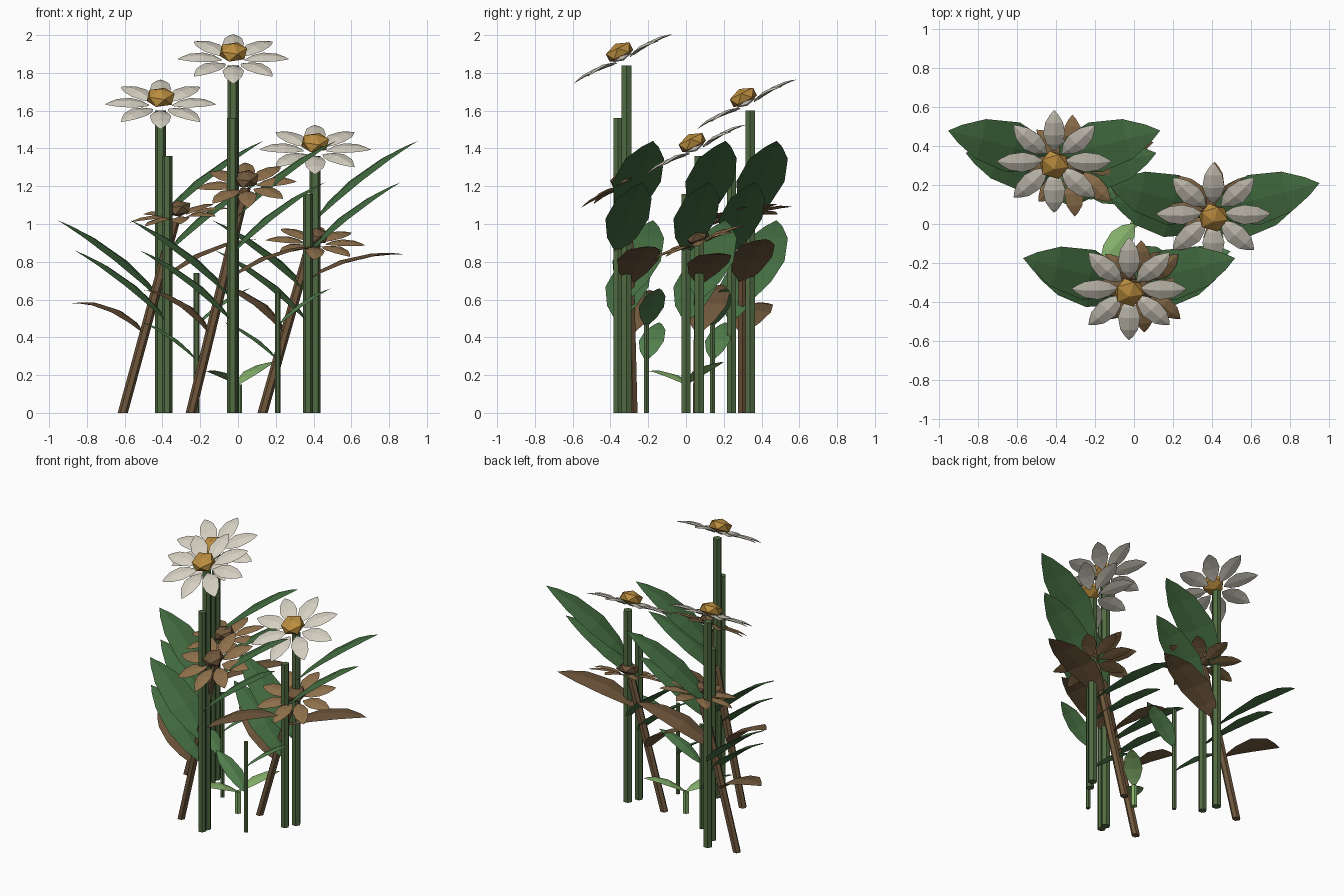
import bpy, bmesh
from math import radians, sin, cos, tau
from mathutils import Vector, Matrix

if "Cube" in bpy.data.objects:
    bpy.data.objects.remove(bpy.data.objects["Cube"])


def mat(name, r, g, b):
    m = bpy.data.materials.new(name)
    m.diffuse_color = (r, g, b, 1)
    m.use_nodes = True
    m.node_tree.nodes["Principled BSDF"].inputs["Base Color"].default_value = m.diffuse_color
    return m


STEM = mat("stem_green", .085, .15, .055)
LEAF = mat("leaf_green", .06, .16, .055)
YOUNG = mat("young_green", .09, .23, .08)
SPROUT = mat("sprout_green", .24, .45, .15)
PETAL = mat("petal_white", .66, .62, .53)
DISC = mat("disc_gold", .5, .27, .05)
DRY = mat("dry_brown", .16, .095, .045)
DRY_PETAL = mat("dry_petal", .27, .16, .07)


def finish(name, bm, material):
    bmesh.ops.remove_doubles(bm, verts=bm.verts, dist=1e-5)
    bmesh.ops.recalc_face_normals(bm, faces=bm.faces)
    me = bpy.data.meshes.new(name)
    bm.to_mesh(me)
    bm.free()
    me.materials.append(material)
    ob = bpy.data.objects.new(name, me)
    bpy.context.collection.objects.link(ob)
    return ob


def stem(name, a, b, r, material):
    # six-sided stalk with corners on the x axis
    a, b = Vector(a), Vector(b)
    bm = bmesh.new()
    rings = [[bm.verts.new(p + Vector((r * cos(i * tau / 6), r * sin(i * tau / 6), 0)))
              for i in range(6)] for p in (a, b)]
    for i in range(6):
        j = (i + 1) % 6
        bm.faces.new((rings[0][i], rings[0][j], rings[1][j], rings[1][i]))
    for ring in rings:
        bm.faces.new(ring)
    finish(name, bm, material)


PROFILE = [(0, .1), (.18, .68), (.42, 1), (.72, .8), (.9, .36), (1, 0)]


def blade(bm, a, b, half, arch, thick, m=Matrix()):
    # arched leaf or petal with a raised centre ridge
    a, b = Vector(a), Vector(b)
    d = b - a
    side = Vector((-d.y, d.x, 0)).normalized()
    up = d.normalized().cross(side)
    rings = []
    for t, w in PROFILE:
        c = a + d * t + up * arch * 4 * t * (1 - t)
        pts = [c + side * half * w, c + up * thick * w,
               c - side * half * w, c - up * thick * .5 * w]
        if w == 0:
            rings.append([bm.verts.new(m @ c)] * 4)
        else:
            rings.append([bm.verts.new(m @ p) for p in pts])
    bm.faces.new(rings[0])
    for r0, r1 in zip(rings, rings[1:]):
        for i in range(4):
            j = (i + 1) % 4
            if r1[0] is r1[1]:
                bm.faces.new((r0[i], r0[j], r1[0]))
            else:
                bm.faces.new((r0[i], r0[j], r1[j]))
                bm.faces.new((r0[i], r1[j], r1[i]))


def leaf(name, a, b, half, arch, material, thick=.014):
    bm = bmesh.new()
    blade(bm, a, b, half, arch, thick)
    finish(name, bm, material)


def flower(name, pos, tilt_x, tilt_y, s, petal_mat, disc_mat):
    m = (Matrix.Translation(pos) @ Matrix.Rotation(radians(tilt_y), 4, 'Y')
         @ Matrix.Rotation(radians(tilt_x), 4, 'X') @ Matrix.Scale(s, 4))
    bm = bmesh.new()
    for i in range(8):
        u = Vector((cos(i * tau / 8), sin(i * tau / 8), 0))
        blade(bm, u * .06 - Vector((0, 0, .006)), u * .295, .057, .014, .012, m)
    finish(name + "_petals", bm, petal_mat)
    bm = bmesh.new()
    bmesh.ops.create_icosphere(bm, subdivisions=1, radius=.082,
                               matrix=m @ Matrix.Translation((0, 0, .042))
                               @ Matrix.Diagonal((1, 1, .6, 1)))
    finish(name + "_disc", bm, disc_mat)


# Blooming plants
for n, x, y, h in (("a", -.41, .34, 1.60), ("b", -.025, -.315, 1.84), ("c", .408, .07, 1.36)):
    stem("bloom_stem_" + n, (x, y, 0), (x, y, h), .03, STEM)
    flower("bloom_" + n, (x, y - .018, h + .033), 26.5, 0, 1, PETAL, DISC)
    for sx, z in ((1, 1.02), (-1, .60)):
        leaf(f"bloom_leaf_{n}_{'right' if sx > 0 else 'left'}", (x, y, z),
             (x + sx * .545, y + .14, z + .42), .132, .035, LEAF)

# Grown plants without flowers
for n, x, y, h in (("a", -.375, .24, 1.36), ("b", -.03, -.36, 1.56), ("c", .37, 0, 1.16)):
    stem("grown_stem_" + n, (x, y, 0), (x, y, h), .027, STEM)
    for sx, z in ((1, .845), (-1, .485)):
        leaf(f"grown_leaf_{n}_{'right' if sx > 0 else 'left'}", (x, y, z),
             (x + sx * .49, y + .125, z + .375), .118, .032, LEAF)

# Young plants
for n, x, y, h in (("a", -.22, .14, .74), ("b", .21, -.21, .64)):
    stem("young_stem_" + n, (x, y, 0), (x, y, h), .015, STEM)
    for sx, z in ((1, .46), (-1, .28)):
        leaf(f"young_leaf_{n}_{'right' if sx > 0 else 'left'}", (x, y, z),
             (x + sx * .285, y + .07, z + .2), .068, .02, YOUNG, .01)

# Sprout
stem("sprout_stem", (0, 0, 0), (0, 0, .15), .022, SPROUT)
leaf("sprout_leaf_front", (0, 0, .15), (-.17, -.2, .22), .062, .02, SPROUT, .01)
leaf("sprout_leaf_back", (0, 0, .15), (.19, .2, .27), .062, .02, SPROUT, .01)

# Withered plants: stem foot, stem top, flower centre, tilts, right and left leaf tips
WITHERED = (
    ("a", (-.61, .30, 0), (-.33, .30, 1.03), (-.31, .30, 1.045), 10, -8,
     (.10, .42, .92), (-.88, .41, .58)),
    ("b", (-.25, -.28, 0), (.04, -.31, 1.19), (.045, -.32, 1.205), 27, -4,
     (.45, -.19, .88), (-.5, -.19, .65)),
    ("c", (.13, .06, 0), (.38, .07, .88), (.41, .07, .9), 20, 3,
     (.88, .19, .84), (-.12, .19, .68)),
)
for n, foot, top, head, tx, ty, right, left in WITHERED:
    stem("withered_stem_" + n, foot, top, .027, DRY)
    flower("withered_" + n, head, tx, ty, .9, DRY_PETAL, DRY)
    f, t = Vector(foot), Vector(top)
    for side, tip, z in (("right", right, .68), ("left", left, .42)):
        leaf(f"withered_leaf_{n}_{side}", f.lerp(t, z / t.z), tip, .112, .05, DRY)
